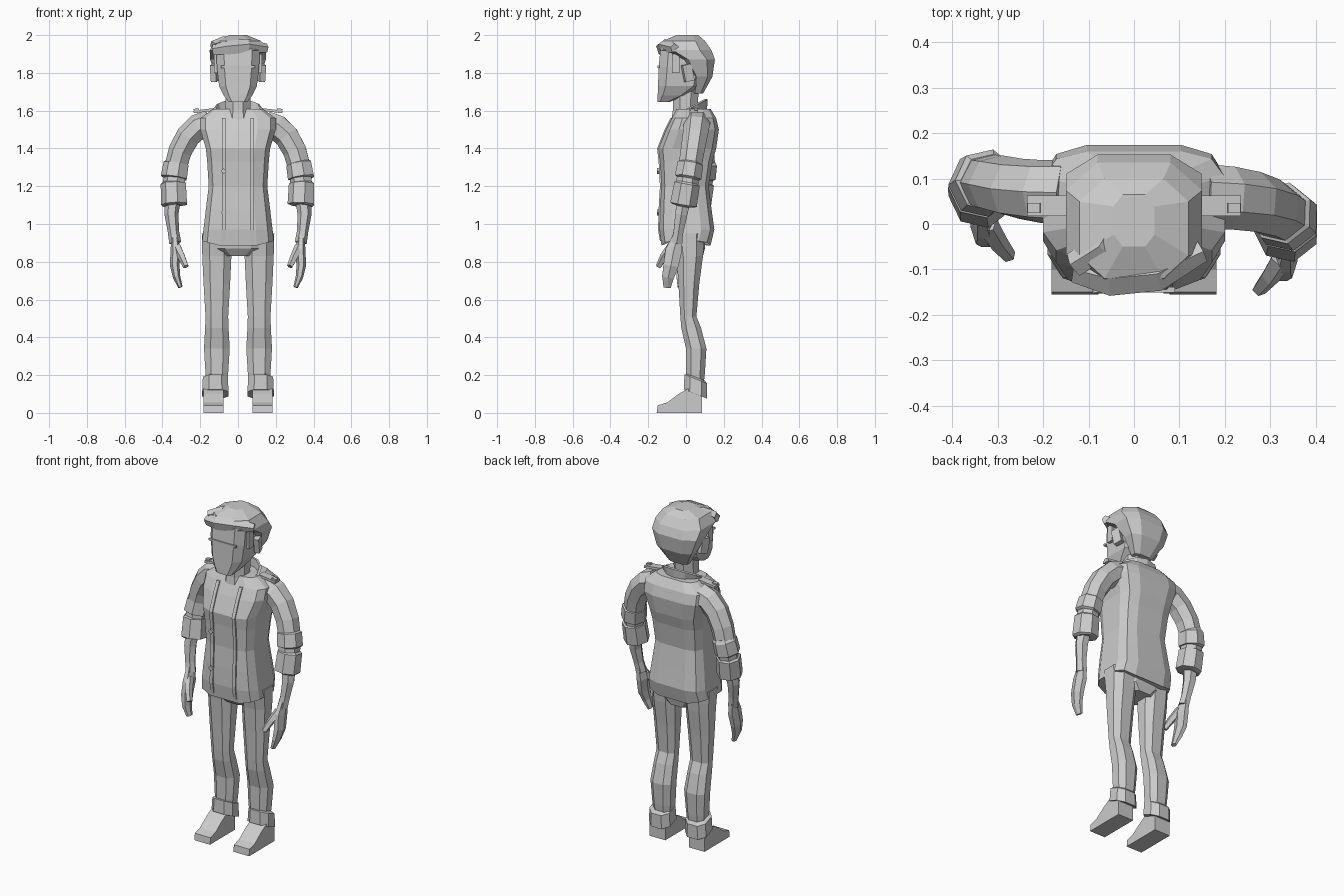
import bpy, bmesh
from math import sin, cos, pi, tau, copysign
from mathutils import Vector

cube = bpy.data.objects.get("Cube")
if cube:
    bpy.data.objects.remove(cube)

grey = bpy.data.materials.new("plain grey")
grey.use_nodes = True
grey.diffuse_color = (.6, .6, .6, 1)
grey.node_tree.nodes["Principled BSDF"].inputs["Base Color"].default_value = grey.diffuse_color


def finish(name, bm):
    bmesh.ops.recalc_face_normals(bm, faces=bm.faces)
    mesh = bpy.data.meshes.new(name)
    bm.to_mesh(mesh)
    bm.free()
    mesh.materials.append(grey)
    obj = bpy.data.objects.new(name, mesh)
    bpy.context.collection.objects.link(obj)
    return obj


def skin(name, rings):
    """Bridge rings of points and cap both ends."""
    bm = bmesh.new()
    rings = [[bm.verts.new(point) for point in ring] for ring in rings]
    for lower, upper in zip(rings, rings[1:]):
        for i in range(len(lower)):
            bm.faces.new((lower[i - 1], lower[i], upper[i], upper[i - 1]))
    bm.faces.new(rings[0])
    bm.faces.new(rings[-1])
    return finish(name, bm)


def outline(sides, power):
    """Unit polygon with flat sides; a power below one makes it boxier."""
    def bend(value):
        return copysign(abs(value / cos(pi / sides)) ** power, value)
    angles = [(k + .5) * tau / sides for k in range(sides)]
    return [(bend(sin(a)), bend(cos(a))) for a in angles]


def loft(name, rows, sides=8, power=1, centre=0, shear=0, sag=0):
    """Rows are height, half width, front and back; sag drops the middle of the hem."""
    rings = []
    for z, width, front, back in rows:
        ring = []
        for u, v in outline(sides, power):
            y = (front + back + v * (back - front)) / 2
            drop = sag * (1 - abs(u)) if not rings else 0
            ring.append((centre + u * width, y, z + shear * y - drop))
        rings.append(ring)
    return skin(name, rings)


def tube(name, path, sides=7, flat=1):
    """Sweep a polygon along points given as x, y, z, radius."""
    points = [Vector(p[:3]) for p in path]
    last = len(points) - 1
    rings = []
    for i, p in enumerate(points):
        along = (points[min(i + 1, last)] - points[max(i - 1, 0)]).normalized()
        u = Vector((0, 1, 0)).cross(along).normalized()
        v = along.cross(u)
        angles = [tau * k / sides for k in range(sides)]
        rings.append([p + path[i][3] * (u * cos(a) * flat + v * sin(a)) for a in angles])
    return skin(name, rings)


def block(name, location, size, rotation=(0, 0, 0)):
    bm = bmesh.new()
    bmesh.ops.create_cube(bm, size=1)
    bmesh.ops.scale(bm, vec=size, verts=bm.verts)
    obj = finish(name, bm)
    obj.location, obj.rotation_euler = location, rotation
    return obj


# Jacket, with a raised edge strip on each side of the shirt front
coat = [(.91, .19, -.13, .13), (.97, .183, -.14, .15), (1.08, .17, -.137, .135),
        (1.2, .155, -.13, .12), (1.33, .163, -.137, .14), (1.4, .17, -.145, .16),
        (1.5, .2, -.105, .174), (1.56, .2, -.075, .16), (1.61, .13, -.05, .13)]
loft("jacket", coat, sides=12, power=.5, sag=.05)
for s, side in ((1, "left"), (-1, "right")):
    strip = [(z, .01, front - .008, front + .02) for z, width, front, back in coat[:-1]]
    loft(side + "_jacket_edge", strip, sides=4, power=0, centre=s * .075, sag=.04)

# Standing collar, open at the front
bm = bmesh.new()
turns = [k * pi / 6 for k in range(-5, 6)]
low = [bm.verts.new((.105 * sin(a), .01 + .1 * cos(a), 1.55 + .04 * cos(a))) for a in turns]
high = [bm.verts.new((.13 * sin(a), .015 + .1 * cos(a), 1.61 + .05 * cos(a))) for a in turns]
for i in range(1, len(turns)):
    bm.faces.new((low[i - 1], low[i], high[i], high[i - 1]))
thickness = finish("collar", bm).modifiers.new("thickness", "SOLIDIFY")
thickness.thickness = .014

# Buttons and chest tag
for z in (1.06, 1.28):
    block("button", (-.076, -.145, z), (.022, .016, .022), (0, pi / 4, 0))
block("chest_tag", (-.125, -.09, 1.49), (.035, .012, .02), (-.4, .7, -.3))

# Neck, head and brow
loft("neck", [(1.5, .08, -.085, .08), (1.6, .065, -.07, .06), (1.75, .065, -.07, .07)])
loft("head", [(1.645, .05, -.15, -.09), (1.68, .075, -.15, 0), (1.73, .1, -.148, .08),
              (1.83, .112, -.145, .11), (1.93, .115, -.135, .11)], power=.5)
block("brow", (0, -.145, 1.832), (.18, .012, .012))

# Hair cap with front locks
loft("hair", [(1.69, .06, .035, .09), (1.78, .115, .03, .14), (1.87, .148, -.03, .153),
              (1.92, .15, -.13, .135), (1.97, .12, -.12, .1), (2, .045, -.05, .065)], power=.7)
tube("front_lock", [(.15, -.06, 1.93, .025), (.05, -.11, 1.94, .04), (-.05, -.12, 1.93, .04),
                    (-.13, -.1, 1.92, .03)], sides=5)
tube("raised_lock", [(-.03, .03, 1.965, .02), (-.07, -.05, 1.965, .03),
                     (-.13, -.09, 1.94, .03)], sides=5)

for s, side in ((1, "left"), (-1, "right")):
    # Ears and sideburns
    block(side + "_ear", (s * .125, .01, 1.8), (.03, .05, .09), (.2, 0, s * .3))
    block(side + "_sideburn", (s * .115, -.055, 1.85), (.022, .04, .1))

    # Shoulder straps
    block(side + "_shoulder_strap", (s * .18, .04, 1.6), (.11, .045, .014), (0, s * .12, 0))
    block(side + "_strap_button", (s * .22, .035, 1.603), (.028, .022, .016), (0, s * .12, 0))

    # Sleeve and rolled cuffs follow an arc; the right arm hangs further back
    def arm(part, path, sides=7, flat=1):
        placed = []
        for x, y, z, radius in path:
            swing = .075 * min(1, max(0, (1.56 - z) * 4)) if s < 0 else 0
            placed.append((s * x, y + swing, z, radius))
        tube(f"{side}_{part}", placed, sides, flat)

    def on_arc(turn, radius):
        a = turn * pi / 2
        return (.15 + .19 * sin(a), .06 * cos(a), 1.18 + .35 * cos(a), radius)

    arm("sleeve", [on_arc(k / 5, .074 - .003 * k) for k in range(6)])
    for part, start, end in (("upper_cuff", .74, .88), ("lower_cuff", .94, 1.14)):
        lip = .01
        arm(part, [on_arc(start - lip, .06), on_arc(start, .07),
                   on_arc(end, .073), on_arc(end + lip, .06)])

    # Forearm, hand and thumb
    arm("forearm", [(.345, -.01, 1.14, .042), (.352, -.025, 1.05, .037), (.342, -.04, .96, .03),
                    (.332, -.05, .9, .032)], sides=6)
    arm("hand", [(.335, -.045, .93, .032), (.33, -.065, .86, .05), (.335, -.08, .78, .046),
                 (.325, -.095, .72, .036), (.305, -.1, .665, .022)], sides=6, flat=.55)
    arm("thumb", [(.325, -.075, .88, .026), (.3, -.115, .83, .022), (.275, -.145, .775, .016)], sides=5)

    # Trouser leg, turned-up hem and shoe
    loft(side + "_leg", [(.12, .05, .01, .09), (.21, .06, 0, .1), (.34, .068, 0, .108),
                         (.45, .062, -.025, .08), (.51, .06, -.03, .055), (.68, .07, -.04, .07),
                         (.83, .077, -.05, .09), (.95, .08, -.07, .1)], power=.8, centre=s * .112)
    loft(side + "_trouser_hem", [(.12, .07, -.012, .112), (.2, .066, -.008, .112), (.21, .05, .01, .1)],
         power=.8, centre=s * .12, shear=-.4)
    profile = [(-.155, 0), (.085, 0), (.085, .1), (.03, .14), (-.04, .1), (-.1, .055), (-.15, .04)]
    skin(side + "_shoe", [[(s * x, y, z) for y, z in profile] for x in (.078, .182)])

# Hips joining the legs under the jacket
loft("hips", [(.83, .09, -.05, .09), (.87, .165, -.08, .1), (1, .15, -.1, .1)])
